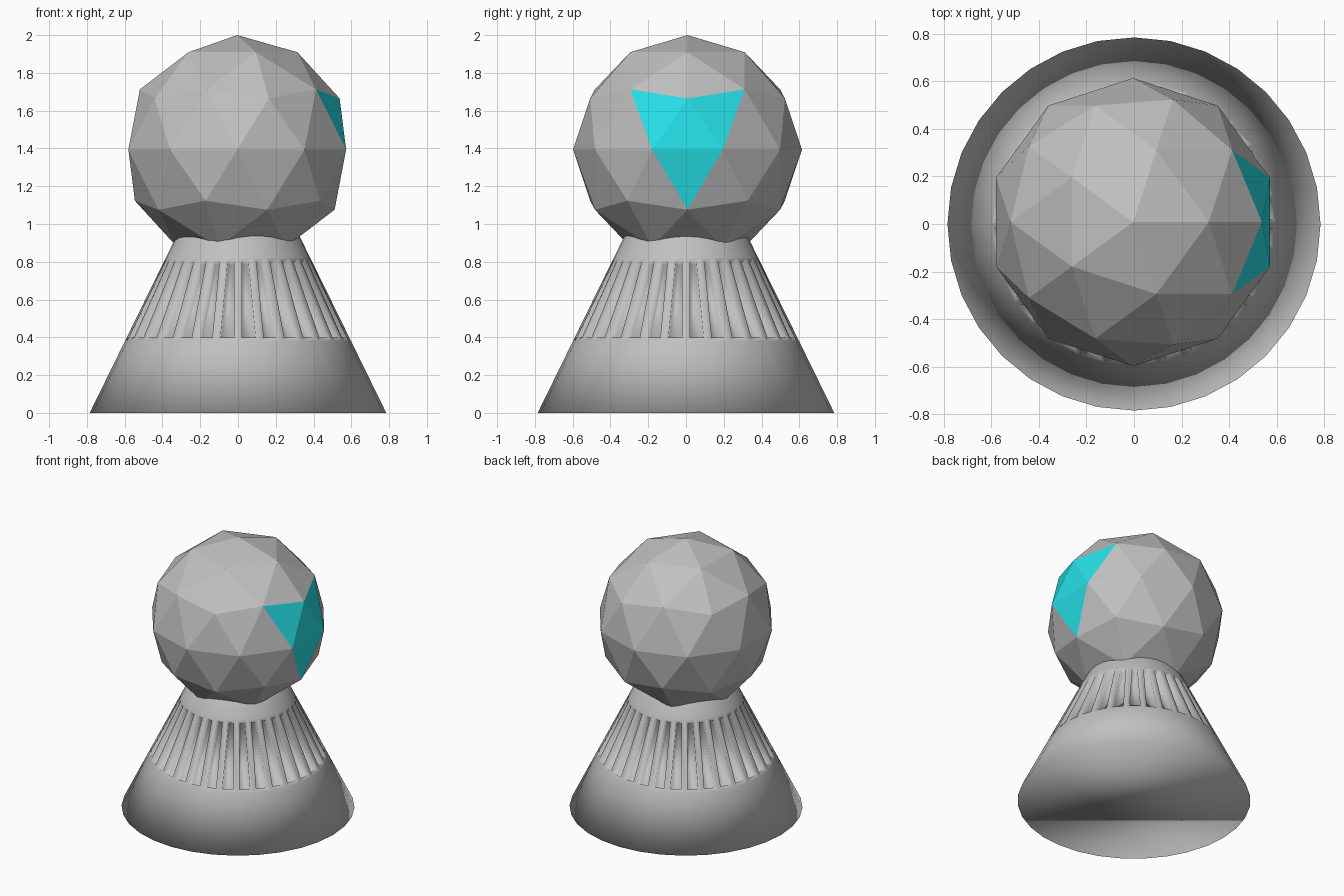
import bpy, bmesh, math

if "Cube" in bpy.data.objects:
    bpy.data.objects.remove(bpy.data.objects["Cube"])


def material(name, color):
    m = bpy.data.materials.new(name)
    m.diffuse_color = (*color, 1)
    m.use_nodes = True
    m.node_tree.nodes["Principled BSDF"].inputs["Base Color"].default_value = m.diffuse_color
    return m


grey = material("grey", (0.53, 0.53, 0.53))
cyan = material("cyan", (0.02, 0.80, 0.86))


def add_object(name, bm, mats, smooth):
    for f in bm.faces:
        f.smooth = smooth
    mesh = bpy.data.meshes.new(name)
    bm.to_mesh(mesh)
    bm.free()
    for m in mats:
        mesh.materials.append(m)
    ob = bpy.data.objects.new(name, mesh)
    bpy.context.collection.objects.link(ob)
    return ob


# Conical skirt: 32 sides, apex hidden inside the head
SIDES, RADIUS, APEX = 32, 0.785, 1.6
bm = bmesh.new()
rings = []
for z in (0, 0.38, 0.82):
    r = RADIUS * (1 - z / APEX)
    rings.append([bm.verts.new((r * math.cos(2 * math.pi * i / SIDES),
                                r * math.sin(2 * math.pi * i / SIDES), z))
                  for i in range(SIDES)])
tip = bm.verts.new((0, 0, APEX))
bm.faces.new(rings[0][::-1])
slots = []
for i in range(SIDES):
    j = (i + 1) % SIDES
    bm.faces.new((rings[0][i], rings[0][j], rings[1][j], rings[1][i]))
    slots.append(bm.faces.new((rings[1][i], rings[1][j], rings[2][j], rings[2][i])))
    bm.faces.new((rings[2][i], rings[2][j], tip))
bm.normal_update()

# Recessed slots around the middle of the skirt
bmesh.ops.inset_individual(bm, faces=slots, thickness=0.022, use_even_offset=True)
bm.normal_update()
bmesh.ops.inset_individual(bm, faces=slots, thickness=0.0, depth=-0.04)
bm.normal_update()
add_object("skirt", bm, [grey], True)

# Faceted head with a cyan visor on the +x side
HEAD_R = 0.606
bm = bmesh.new()
bmesh.ops.create_icosphere(bm, subdivisions=2, radius=HEAD_R)
for f in bm.faces:
    c = f.calc_center_median() / HEAD_R
    f.material_index = 1 if c.x > 0.8 and c.z > -0.25 else 0
head = add_object("head", bm, [grey, cyan], False)
head.location = (-0.004, 0.008, 2 - HEAD_R)
